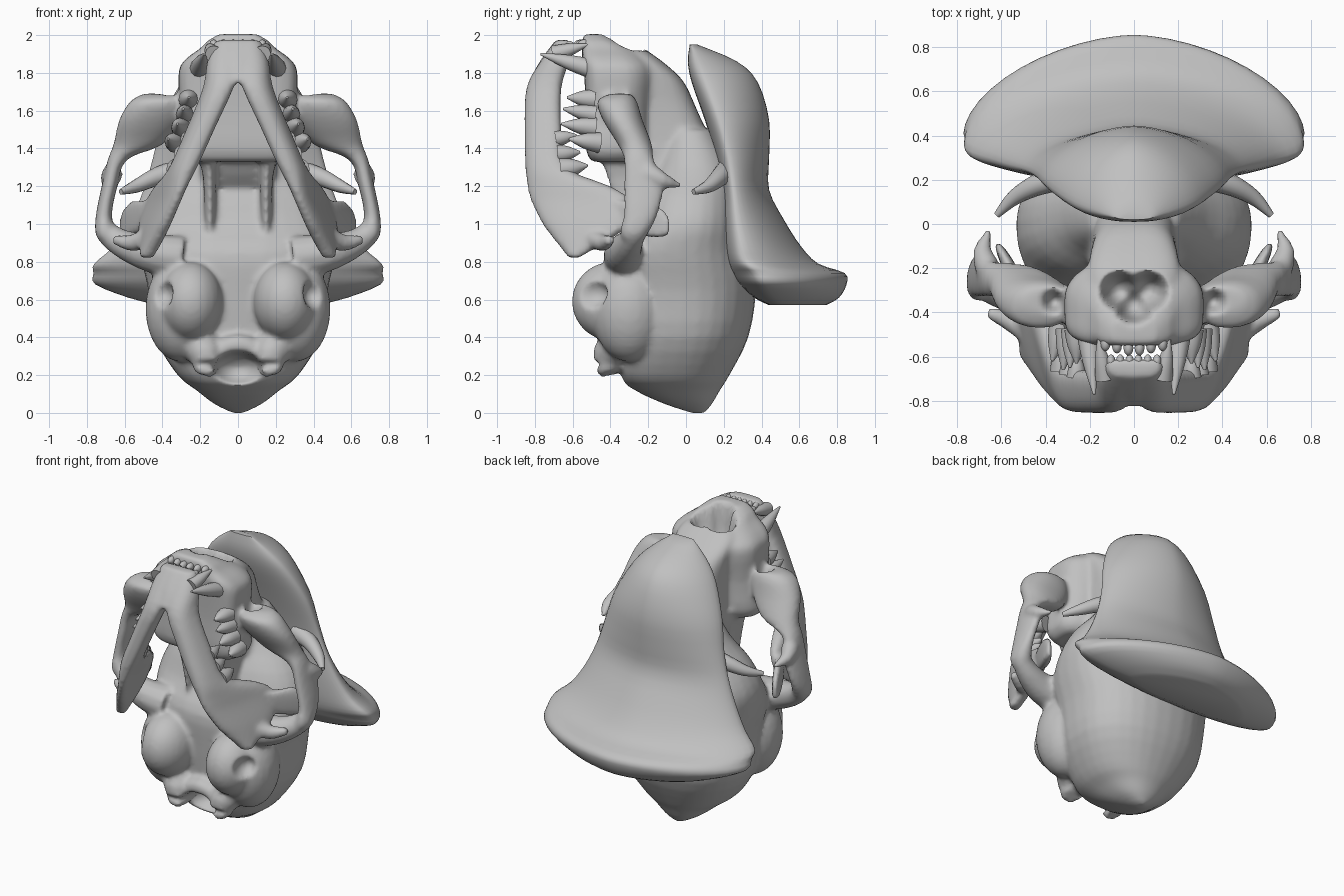
import bpy, bmesh, math
from mathutils import Vector, Matrix

bone = bpy.data.materials.new("bone_grey")
bone.diffuse_color = (0.53, 0.53, 0.53, 1)


def spline(pts, k):
    """Catmull-Rom interpolation of equal-length tuples."""
    out = []
    for i in range(len(pts) - 1):
        a, b, c, d = (pts[max(0, i - 1)], pts[i], pts[i + 1], pts[min(len(pts) - 1, i + 2)])
        for j in range(k):
            t = j / k
            out.append([0.5 * (2 * q + (r - p) * t + (2 * p - 5 * q + 4 * r - s) * t * t
                               + (3 * q - p - 3 * r + s) * t ** 3) for p, q, r, s in zip(a, b, c, d)])
    return out + [list(pts[-1])]


def skin(bm, rings):
    """Join rings of points into a closed surface."""
    rings = [[bm.verts.new(p) for p in r] for r in rings]
    n = len(rings[0])
    for a, b in zip(rings, rings[1:]):
        for i in range(n):
            bm.faces.new((a[i], a[(i + 1) % n], b[(i + 1) % n], b[i]))
    bm.faces.new(rings[0][::-1])
    bm.faces.new(rings[-1])


def loft(bm, stations, power=2.0, front=None, widest=0.5, shear=0.0, side=1, n=32, k=3):
    """Horizontal sections: (z, centre x, front y, back y, half width)."""
    rings = []
    for z, cx, yf, yb, rx in spline(stations, k):
        yc = yf + widest * (yb - yf)
        ring = []
        for i in range(n):
            t = 2 * math.pi * i / n
            c, s = math.cos(t), math.sin(t)
            e = 2 / (power if s >= 0 or not front else front)
            dx = math.copysign(abs(c) ** e, c) * max(rx, 0.005)
            dy = math.copysign(abs(s) ** e, s) * max(yb - yc if s >= 0 else yc - yf, 0.005)
            ring.append((side * (cx + dx + shear * dy), yc + dy, z))
        rings.append(ring)
    skin(bm, rings)


def tube(bm, path, side=1, n=12, k=4):
    """Round tapering tube along (x, y, z, radius)."""
    pts = spline(path, k)
    rings = []
    for i, p in enumerate(pts):
        a, b = pts[max(0, i - 1)], pts[min(len(pts) - 1, i + 1)]
        q = (Vector(b[:3]) - Vector(a[:3])).to_track_quat('Z', 'Y')
        ring = []
        for j in range(n):
            t = 2 * math.pi * j / n
            v = Vector(p[:3]) + q @ Vector((math.cos(t), math.sin(t), 0)) * max(p[3], 0.003)
            ring.append((side * v.x, v.y, v.z))
        rings.append(ring)
    skin(bm, rings)


def ball(bm, loc, rad):
    m = Matrix.Translation(loc) @ Matrix.Diagonal((*rad, 1))
    bmesh.ops.create_uvsphere(bm, u_segments=24, v_segments=16, radius=1, matrix=m)


def finish(bm, name):
    bmesh.ops.recalc_face_normals(bm, faces=bm.faces[:])
    me = bpy.data.meshes.new(name)
    bm.to_mesh(me)
    bm.free()
    me.materials.append(bone)
    ob = bpy.data.objects.new(name, me)
    bpy.context.collection.objects.link(ob)
    return ob


def smooth(ob, angle=45):
    bpy.ops.object.select_all(action='DESELECT')
    ob.select_set(True)
    bpy.context.view_layer.objects.active = ob
    bpy.ops.object.shade_smooth_by_angle(angle=math.radians(angle))


def dent(ob, centre, rad, push):
    """Press surface points lying in an ellipsoid out through its far wall."""
    r = Vector(rad)
    d = Vector([p / q for p, q in zip(push, r)])
    for v in ob.data.vertices:
        q = Vector([(a - b) / c for a, b, c in zip(v.co, centre, r)])
        if q.length < 1:
            b = q.dot(d)
            v.co += Vector(push) * ((-b + math.sqrt(b * b + d.dot(d) * (1 - q.dot(q)))) / d.dot(d))


def fuse(ob, dents=(), voxel=0.016, relax=6):
    """Merge overlapping masses, press in the openings, relax the surface."""
    m = ob.modifiers.new("merge", 'REMESH')
    m.mode, m.voxel_size, m.use_smooth_shade = 'VOXEL', voxel, True
    bpy.context.view_layer.objects.active = ob
    bpy.ops.object.modifier_apply(modifier=m.name)
    for d in dents:
        dent(ob, *d)
    s = ob.modifiers.new("relax", 'SMOOTH')
    s.factor, s.iterations = 0.5, relax
    bpy.ops.object.modifier_apply(modifier=s.name)
    smooth(ob, 60)


# Skull: braincase, face, cheek arches, ear domes and rear knobs
bm = bmesh.new()
loft(bm, [(0.0, 0, 0.03, 0.1, 0.03), (0.05, 0, -0.12, 0.14, 0.13), (0.12, 0, -0.27, 0.18, 0.22),
          (0.2, 0, -0.36, 0.23, 0.32), (0.4, 0, -0.38, 0.33, 0.44), (0.65, 0, -0.4, 0.37, 0.475),
          (0.85, 0, -0.4, 0.34, 0.52), (1.0, 0, -0.3, 0.32, 0.53), (1.15, 0, -0.24, 0.3, 0.46),
          (1.3, 0, -0.16, 0.27, 0.33), (1.5, 0, -0.1, 0.15, 0.2)], power=2.2, front=2.5)
loft(bm, [(1.1, 0, -0.15, 0.25, 0.25), (1.35, 0, -0.35, 0.17, 0.2), (1.6, 0, -0.4, 0.06, 0.19),
          (1.75, 0, -0.4, -0.01, 0.2), (1.84, 0, -0.4, -0.1, 0.21), (1.9, 0, -0.4, -0.18, 0.19),
          (1.935, 0, -0.38, -0.23, 0.13)], power=3)
loft(bm, [(1.33, 0, -0.5, -0.22, 0.28), (1.4, 0, -0.53, -0.18, 0.33), (1.6, 0, -0.53, -0.17, 0.31),
          (1.8, 0, -0.54, -0.15, 0.315), (1.87, 0, -0.55, -0.18, 0.28), (1.93, 0, -0.55, -0.25, 0.2),
          (1.97, 0, -0.55, -0.35, 0.16), (2.005, 0, -0.54, -0.43, 0.1)], power=2.2, front=5)
for s in (1, -1):
    loft(bm, [(1.69, 0.40, -0.4, -0.29, 0.1), (1.65, 0.42, -0.47, -0.26, 0.15),
              (1.55, 0.46, -0.44, -0.23, 0.17), (1.42, 0.53, -0.36, -0.18, 0.13),
              (1.34, 0.64, -0.33, -0.17, 0.05), (1.2, 0.68, -0.33, -0.12, 0.042),
              (1.05, 0.71, -0.33, -0.15, 0.042), (0.95, 0.70, -0.35, -0.2, 0.055),
              (0.89, 0.67, -0.32, -0.24, 0.05)], power=2.2, side=s)
    tube(bm, [(0.7, -0.27, 0.96, 0.06), (0.62, -0.3, 0.9, 0.075), (0.48, -0.33, 0.85, 0.1),
              (0.3, -0.32, 0.82, 0.12)], s)
    tube(bm, [(0.66, -0.2, 1.27, 0.06), (0.685, -0.12, 1.23, 0.042), (0.65, -0.02, 1.2, 0.012)], s)
    loft(bm, [(0.95, 0.15, -0.34, -0.15, 0.03), (1.25, 0.15, -0.42, -0.15, 0.035),
              (1.4, 0.17, -0.48, -0.15, 0.06)], side=s)
    ball(bm, (s * 0.25, -0.39, 0.59), (0.17, 0.215, 0.21))
    ball(bm, (s * 0.3, -0.3, 0.55), (0.19, 0.2, 0.28))
    tube(bm, [(0.24, -0.3, 0.42, 0.12), (0.17, -0.41, 0.3, 0.09), (0.18, -0.4, 0.21, 0.06)], s)
tube(bm, [(-0.16, -0.38, 0.29, 0.06), (0, -0.4, 0.36, 0.06), (0.16, -0.38, 0.29, 0.06)])
# Nose, nerve, ear and spinal openings: (centre, radii, push direction)
dents = [((0, -0.4, 0.23), (0.13, 0.16, 0.09), (0, 1, 0)), ((0, -0.36, 1.93), (0.08, 0.08, 0.2), (0, 0, -1))]
for s in (1, -1):
    dents += [((s * 0.065, -0.3, 1.95), (0.08, 0.08, 0.2), (0, 0, -1)),
              ((s * 0.36, -0.35, 1.69), (0.045, 0.045, 0.11), (0, 0, -1)),
              ((s * 0.40, -0.5, 0.63), (0.06, 0.09, 0.07), (-s * 0.6, 0.8, 0))]
fuse(finish(bm, "skull"), dents)

# Lower jaw: two arms meeting at the chin, with hinge and blade at the rear
bm = bmesh.new()
for s in (1, -1):
    loft(bm, [(0.82, 0.485, -0.62, -0.57, 0.035), (0.92, 0.46, -0.70, -0.4, 0.05),
              (1.0, 0.44, -0.76, -0.3, 0.055), (1.12, 0.395, -0.82, -0.29, 0.055),
              (1.2, 0.355, -0.84, -0.4, 0.06), (1.3, 0.29, -0.85, -0.63, 0.065),
              (1.5, 0.2, -0.855, -0.66, 0.068), (1.72, 0.105, -0.845, -0.66, 0.075),
              (1.86, 0.075, -0.77, -0.62, 0.085), (1.97, 0.055, -0.69, -0.61, 0.065)],
         power=2.5, shear=0.25, side=s)
    tube(bm, [(0.47, -0.5, 0.93, 0.05), (0.56, -0.44, 0.9, 0.045), (0.66, -0.4, 0.92, 0.025)], s)
    loft(bm, [(0.93, 0.585, -0.2, -0.1, 0.028), (0.98, 0.55, -0.36, -0.08, 0.034),
              (1.06, 0.53, -0.42, -0.1, 0.034), (1.12, 0.5, -0.44, -0.19, 0.028)], shear=0.5, side=s)
loft(bm, [(1.75, 0, -0.835, -0.68, 0.07), (1.86, 0, -0.775, -0.62, 0.11), (1.975, 0, -0.69, -0.61, 0.09)])
fuse(finish(bm, "lower_jaw"), relax=4)

# Teeth: (base, base radius, tip)
teeth = {
    "upper_canines": [((0.21, -0.46, 1.81), 0.055, (0.18, -0.77, 1.9))],
    "lower_canines": [((0.13, -0.7, 1.9), 0.045, (0.16, -0.52, 1.95))],
    "upper_cheek_teeth": [((0.26, -0.48, 1.66), 0.055, (0.26, -0.63, 1.67)),
                          ((0.28, -0.48, 1.58), 0.05, (0.29, -0.65, 1.61)),
                          ((0.3, -0.48, 1.51), 0.055, (0.32, -0.66, 1.53)),
                          ((0.33, -0.46, 1.43), 0.055, (0.37, -0.62, 1.45))],
    "lower_cheek_teeth": [((0.26, -0.69, 1.45), 0.045, (0.26, -0.58, 1.47)),
                          ((0.29, -0.68, 1.37), 0.05, (0.29, -0.56, 1.38)),
                          ((0.32, -0.66, 1.29), 0.06, (0.33, -0.52, 1.31))],
}
for name, rows in teeth.items():
    bm = bmesh.new()
    for base, r, tip in rows:
        mid = Vector(base).lerp(Vector(tip), 0.5)
        for s in (1, -1):
            tube(bm, [(*base, r), (*mid, r * 0.72), (*tip, 0.006)], s)
    smooth(finish(bm, name))

# Incisors: small rounded pegs in two rows
bm = bmesh.new()
for i in range(3):
    for s in (1, -1):
        ball(bm, (s * (0.025 + 0.052 * i), -0.56 + 0.01 * i, 1.95), (0.022, 0.035, 0.026))
        ball(bm, (s * (0.02 + 0.042 * i), -0.62, 1.945), (0.019, 0.03, 0.024))
smooth(finish(bm, "incisors"))

# Brow spikes
bm = bmesh.new()
for s in (1, -1):
    tube(bm, [(0.3, 0.22, 1.28, 0.065), (0.43, 0.18, 1.25, 0.05), (0.54, 0.12, 1.2, 0.035),
              (0.62, 0.04, 1.17, 0.015)], s)
smooth(finish(bm, "brow_spikes"))

# Hood: tall rounded shell on the back, flaring to a wide brim
bm = bmesh.new()
loft(bm, [(1.95, 0, 0.02, 0.06, 0.08), (1.86, 0, 0.01, 0.27, 0.2), (1.75, 0, 0.03, 0.38, 0.3),
          (1.55, 0, 0.1, 0.44, 0.4), (1.35, 0, 0.16, 0.44, 0.45), (1.18, 0, 0.19, 0.44, 0.5),
          (1.02, 0, 0.19, 0.52, 0.57), (0.88, 0, 0.2, 0.61, 0.66), (0.79, 0, 0.22, 0.7, 0.76),
          (0.74, 0, 0.24, 0.84, 0.765), (0.68, 0, 0.28, 0.85, 0.755), (0.61, 0, 0.36, 0.81, 0.58),
          (0.57, 0, 0.44, 0.74, 0.42)], power=1.7, front=2.3, widest=0.25, n=48)
smooth(finish(bm, "hood"))
